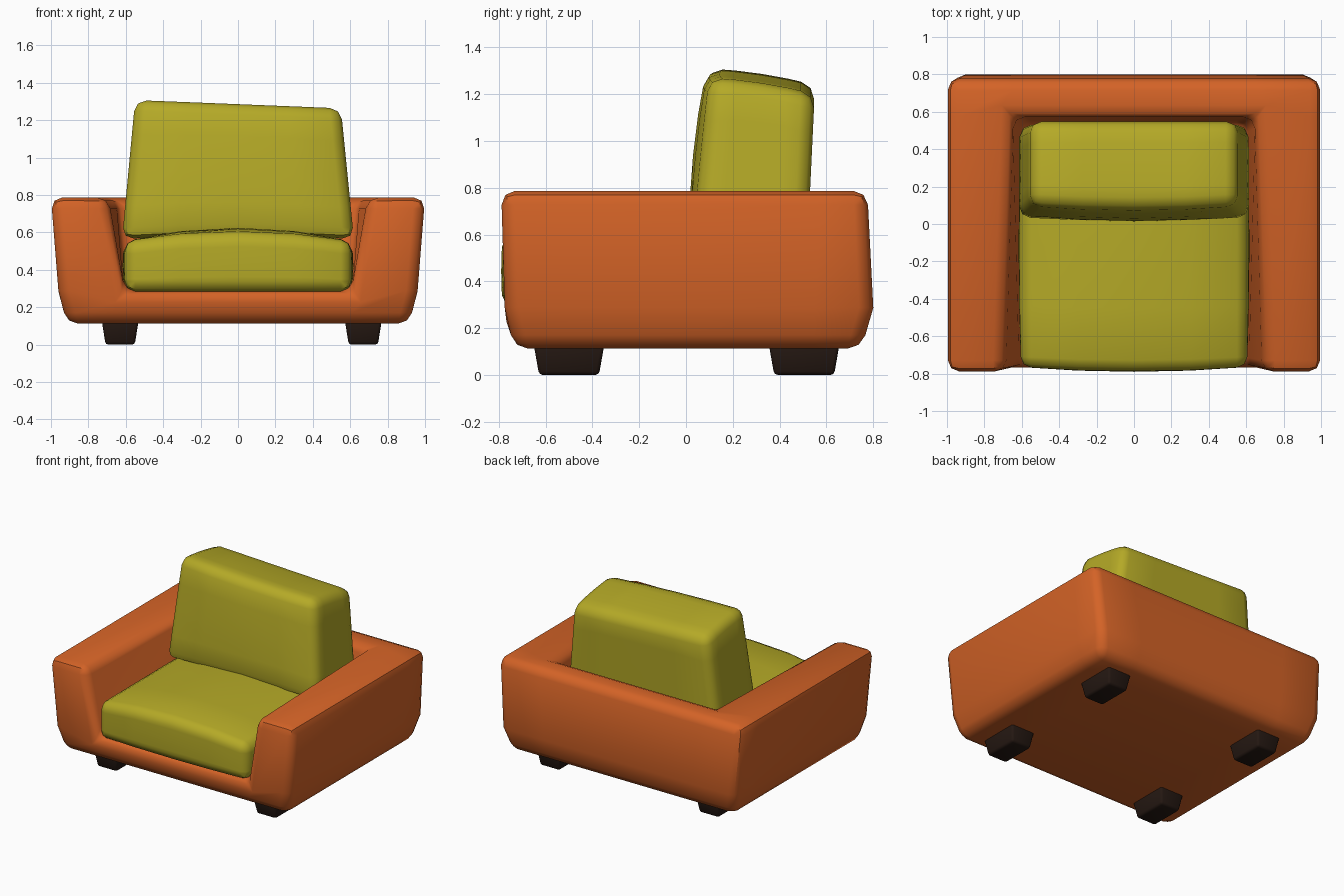
import bpy, bmesh, math

if "Cube" in bpy.data.objects:
    bpy.data.objects.remove(bpy.data.objects["Cube"])


def material(name, color):
    m = bpy.data.materials.new(name)
    m.diffuse_color = (*color, 1)
    m.use_nodes = True
    m.node_tree.nodes["Principled BSDF"].inputs["Base Color"].default_value = m.diffuse_color
    return m


ORANGE = material("orange_fabric", (0.66, 0.125, 0.02))
OLIVE = material("olive_fabric", (0.46, 0.40, 0.02))
DARK = material("dark_wood", (0.018, 0.009, 0.006))


def lerp(a, b, t):
    return a + (b - a) * t


def finish(bm, name, mat, bevel, segments=2):
    """Round the sharp edges and turn the bmesh into a smooth object."""
    bmesh.ops.recalc_face_normals(bm, faces=bm.faces)
    edges = [e for e in bm.edges if e.calc_face_angle(0) > 0.6]
    bmesh.ops.bevel(bm, geom=edges, offset=bevel, segments=segments,
                    profile=0.5, affect='EDGES', clamp_overlap=True)
    mesh = bpy.data.meshes.new(name)
    bm.to_mesh(mesh)
    bm.free()
    obj = bpy.data.objects.new(name, mesh)
    bpy.context.collection.objects.link(obj)
    mesh.materials.append(mat)
    bpy.ops.object.select_all(action='DESELECT')
    obj.select_set(True)
    bpy.context.view_layer.objects.active = obj
    bpy.ops.object.shade_smooth_by_angle(angle=math.radians(45))


def shaped_box(name, mat, shape, bevel, cuts=0):
    """Box whose -1..1 coordinates are mapped to space by a shape function."""
    bm = bmesh.new()
    bmesh.ops.create_cube(bm, size=2)
    if cuts:
        bmesh.ops.subdivide_edges(bm, edges=bm.edges[:], cuts=cuts, use_grid_fill=True)
    for v in bm.verts:
        v.co = shape(*v.co)
    finish(bm, name, mat, bevel)


# Frame: a base layer of cells with arms and back stacked on it, tapering down
# Per level: z, outer x, inner x front, inner x back, front y, inner y, back y
LEVELS = [(0.112, 0.915, 0.61, 0.61, -0.735, 0.55, 0.75),
          (0.285, 0.96, 0.605, 0.605, -0.775, 0.55, 0.80),
          (0.787, 1.0, 0.695, 0.65, -0.79, 0.575, 0.775)]
bm = bmesh.new()
grid = {}
for k, (z, xo, xf, xb, y0, y1, y2) in enumerate(LEVELS):
    for j, (y, xi) in enumerate(((y0, xf), (y1, xb), (y2, xb))):
        for i, x in enumerate((-xo, -xi, xi, xo)):
            grid[i, j, k] = bm.verts.new((x, y, z))
cells = {(i, j, k) for i in range(3) for j in range(2) for k in range(2)} - {(1, 0, 1)}
for c in cells:
    for axis in range(3):
        for side in (0, 1):
            n = list(c)
            n[axis] += 2 * side - 1
            if tuple(n) in cells:
                continue
            a, b = [q for q in range(3) if q != axis]
            corners = []
            for da, db in ((0, 0), (1, 0), (1, 1), (0, 1)):
                p = list(c)
                p[axis] += side
                p[a] += da
                p[b] += db
                corners.append(grid[tuple(p)])
            bm.faces.new(corners)
bmesh.ops.delete(bm, geom=[v for v in bm.verts if not v.link_faces], context='VERTS')
finish(bm, "sofa_frame", ORANGE, 0.06)


# Seat cushion, crowned on top and bulging at the front
def seat(u, v, w):
    crown = 1 - u * u
    x = u * (0.605 + 0.012 * (1 - v * v) * (1 - w * w))
    y = lerp(-0.765, 0.53, (v + 1) / 2)
    if v < 0:
        y += v * 0.025 * crown * (1 - 0.3 * w * w)
    z = lerp(0.283, 0.555 + 0.07 * crown * (1 - 0.3 * v * v), (w + 1) / 2)
    return x, y, z


shaped_box("seat_cushion", OLIVE, seat, 0.055, cuts=3)


# Back cushion, leaning back with a top that slopes to the right and rear
def back(u, v, w):
    t = (w + 1) / 2
    bulge = (1 - u * u) * (1 - 0.5 * w * w)
    x = u * lerp(0.62, 0.55, t)
    front = lerp(0.03, 0.10, t) - 0.035 * bulge
    y = lerp(front, lerp(0.52, 0.55, t), (v + 1) / 2)
    top = 1.255 - 0.022 * u - 0.035 * v + 0.012 * (1 - v * v)
    return x, y, lerp(0.565 + 0.02 * (1 - u * u), top, t)


shaped_box("back_cushion", OLIVE, back, 0.06, cuts=3)

# Tapered feet
for side, cx in (("left", -0.63), ("right", 0.67)):
    for end, cy in (("front", -0.5), ("back", 0.505)):
        def foot(u, v, w, cx=cx, cy=cy):
            t = (w + 1) / 2
            return cx + u * lerp(0.078, 0.098, t), cy + v * lerp(0.128, 0.15, t), 0.125 * t
        shaped_box(f"{end}_{side}_foot", DARK, foot, 0.015)
